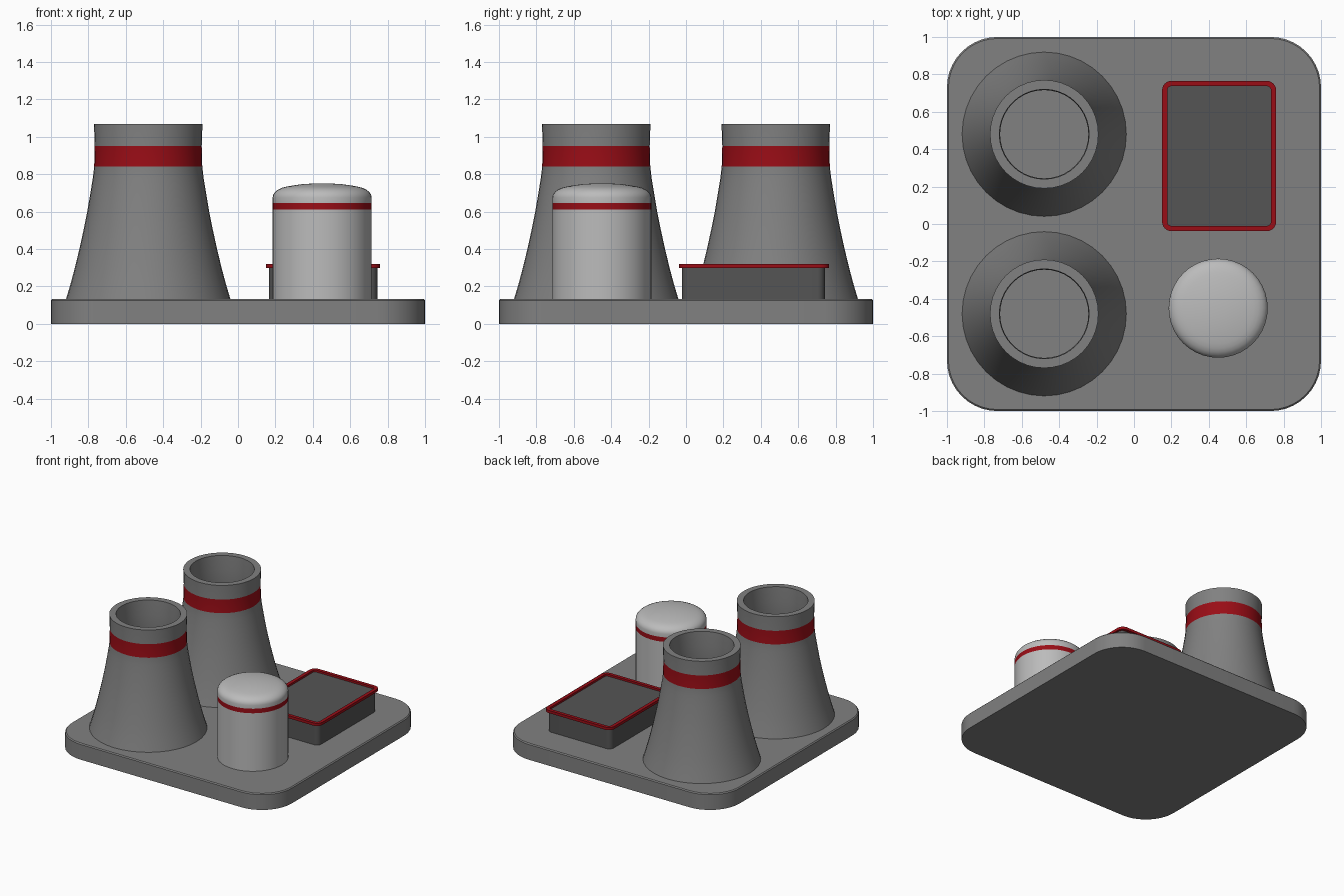
import bpy, bmesh
from math import sin, cos, pi

if "Cube" in bpy.data.objects:
    bpy.data.objects.remove(bpy.data.objects["Cube"])


def material(name, rgb):
    m = bpy.data.materials.new(name)
    m.diffuse_color = (*rgb, 1)
    m.use_nodes = True
    m.node_tree.nodes["Principled BSDF"].inputs["Base Color"].default_value = m.diffuse_color
    return m


GREY = material("concrete", (0.22, 0.22, 0.22))
DARK = material("dark_grey", (0.09, 0.09, 0.09))
LIGHT = material("light_grey", (0.5, 0.5, 0.5))
RED = material("red", (0.32, 0.004, 0.008))


def finish(name, bm, mats, loc=(0, 0, 0)):
    bmesh.ops.recalc_face_normals(bm, faces=bm.faces)
    me = bpy.data.meshes.new(name)
    bm.to_mesh(me)
    bm.free()
    for m in mats:
        me.materials.append(m)
    ob = bpy.data.objects.new(name, me)
    ob.location = loc
    bpy.context.collection.objects.link(ob)
    bpy.ops.object.select_all(action='DESELECT')
    ob.select_set(True)
    bpy.context.view_layer.objects.active = ob
    bpy.ops.object.shade_smooth_by_angle(angle=0.6)
    return ob


def lathe(name, profile, loc, mats, band, closed=False, n=40):
    """Spin (r, z) points; the profile step numbered band gets the second material."""
    bm = bmesh.new()
    rings = []
    for r, z in profile:
        if r == 0:
            rings.append([bm.verts.new((0, 0, z))] * n)
        else:
            rings.append([bm.verts.new((r * cos(2 * pi * i / n), r * sin(2 * pi * i / n), z))
                          for i in range(n)])
    steps = len(rings) if closed else len(rings) - 1
    for k in range(steps):
        a, b = rings[k], rings[(k + 1) % len(rings)]
        for i in range(n):
            j = (i + 1) % n
            quad = list(dict.fromkeys((a[i], a[j], b[j], b[i])))
            bm.faces.new(quad).material_index = int(k == band)
    return finish(name, bm, mats, loc)


def outline(bm, x0, x1, y0, y1, rad, z, seg=10):
    """Rounded rectangle loop of vertices."""
    corners = ((x1 - rad, y1 - rad), (x0 + rad, y1 - rad), (x0 + rad, y0 + rad), (x1 - rad, y0 + rad))
    return [bm.verts.new((cx + rad * cos(a), cy + rad * sin(a), z))
            for q, (cx, cy) in enumerate(corners)
            for a in [(q + s / seg) * pi / 2 for s in range(seg + 1)]]


def bridge(bm, a, b):
    for i in range(len(a)):
        j = (i + 1) % len(a)
        bm.faces.new((a[i], a[j], b[j], b[i]))


def slab(name, x0, x1, y0, y1, rad, z0, z1, mat, edge=0.0):
    """Solid rounded plate with a softened top edge."""
    bm = bmesh.new()
    levels = [(0, z0), (0, z1 - edge)] + ([(edge, z1)] if edge else [])
    loops = [outline(bm, x0 + d, x1 - d, y0 + d, y1 - d, rad - d, z) for d, z in levels]
    for a, b in zip(loops, loops[1:]):
        bridge(bm, a, b)
    bm.faces.new(loops[0])
    bm.faces.new(loops[-1])
    return finish(name, bm, [mat])


# Ground plate
slab("base_plate", -1, 1, -1, 1, 0.27, 0, 0.133, GREY, edge=0.008)

# Two hollow cooling towers with red bands
outer = [(0.44, 0.13), (0.416, 0.21), (0.392, 0.30), (0.368, 0.40), (0.346, 0.50), (0.326, 0.60),
         (0.309, 0.70), (0.296, 0.78), (0.289, 0.84), (0.286, 0.95), (0.29, 1.068)]
inner = [(r - 0.05, z) for r, z in reversed(outer)]
for side, y in (("front", -0.48), ("back", 0.48)):
    lathe(side + "_cooling_tower", outer + inner, (-0.48, y, 0), [GREY, RED], band=8, closed=True)

# Domed reactor tank with a thin red band
dome = [(0.165 + 0.1 * cos(t * pi / 12), 0.675 + 0.06 * sin(t * pi / 12)) for t in range(6)]
tank = [(0, 0.13), (0.265, 0.13), (0.265, 0.61), (0.265, 0.647)] + dome + \
       [(0.165, 0.738), (0.11, 0.746), (0.05, 0.75), (0, 0.751)]
lathe("reactor_tank", tank, (0.45, -0.45, 0), [LIGHT, RED], band=2)

# Low building with a red roof rim
slab("building", 0.165, 0.745, -0.022, 0.742, 0.04, 0.13, 0.304, DARK)
bm = bmesh.new()
loops = [outline(bm, 0.15 + d, 0.76 - d, -0.038 + d, 0.765 - d, 0.05 - d, z, 6)
         for d, z in ((0, 0.298), (0, 0.32), (0.028, 0.32), (0.028, 0.298))]
for a, b in zip(loops, loops[1:] + loops[:1]):
    bridge(bm, a, b)
finish("roof_rim", bm, [RED])
